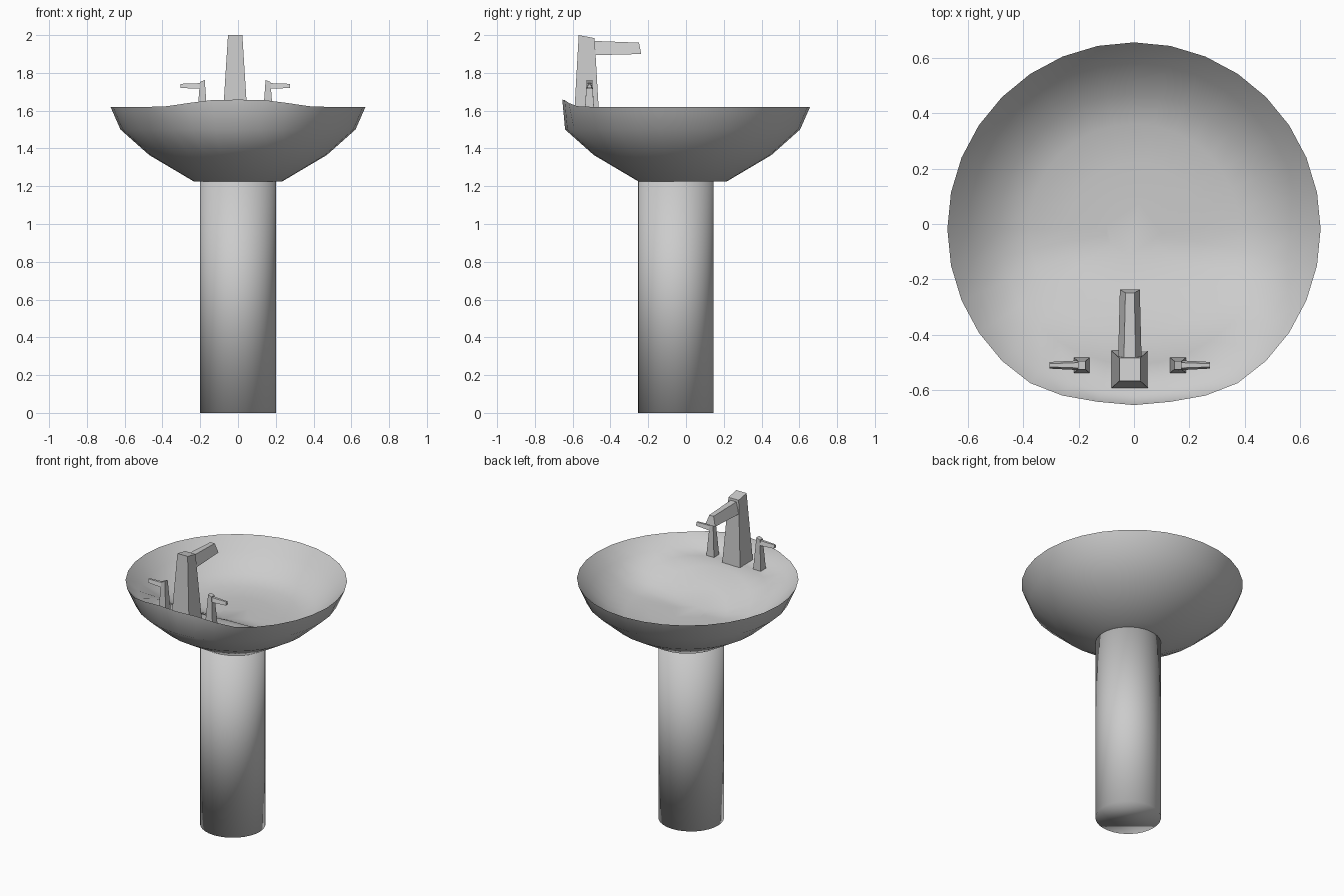
import bpy, bmesh, math

cube = bpy.data.objects.get("Cube")
if cube:
    bpy.data.objects.remove(cube, do_unlink=True)

SEGMENTS = 32
BOWL_Y = -0.018     # centre of the bowl
TAP_X = -0.015      # symmetry line of the taps
DECK_Z = 1.55       # level the taps stand on

ceramic = bpy.data.materials.new("grey_ceramic")
ceramic.use_nodes = True
GREY = (0.6, 0.6, 0.6, 1)
ceramic.diffuse_color = GREY
ceramic.node_tree.nodes["Principled BSDF"].inputs["Base Color"].default_value = GREY


def finish(name, bm, smooth_angle=None):
    bmesh.ops.recalc_face_normals(bm, faces=bm.faces)
    mesh = bpy.data.meshes.new(name)
    bm.to_mesh(mesh)
    bm.free()
    mesh.materials.append(ceramic)
    obj = bpy.data.objects.new(name, mesh)
    bpy.context.collection.objects.link(obj)
    if smooth_angle:
        bpy.ops.object.select_all(action='DESELECT')
        obj.select_set(True)
        bpy.context.view_layer.objects.active = obj
        bpy.ops.object.shade_smooth_by_angle(angle=math.radians(smooth_angle))
    return obj


def smoothstep(a, b, t):
    t = min(max((t - a) / (b - a), 0), 1)
    return t * t * (3 - 2 * t)


def shaped_box(name, place):
    """Box whose corners are placed by a function of their signs."""
    bm = bmesh.new()
    bmesh.ops.create_cube(bm, size=2)
    for v in bm.verts:
        v.co = place(*(round(c) for c in v.co))
    return finish(name, bm)


# Pedestal column
bm = bmesh.new()
bmesh.ops.create_cone(bm, cap_ends=True, segments=SEGMENTS,
                      radius1=0.2, radius2=0.2, depth=1.226)
bmesh.ops.translate(bm, verts=bm.verts, vec=(0, -0.055, 0.613))
finish("pedestal", bm, 180)

# Basin: outer shell up to the rim, then the inside down to a flat floor
outer = [(0.235, 1.226), (0.47, 1.365), (0.622, 1.5), (0.675, 1.62)]
inner = [(0.60, 1.535), (0.49, 1.44), (0.38, 1.405), (0.24, 1.395), (0.1, 1.395)]
bm = bmesh.new()
rings = []
for i, (r, z) in enumerate(outer + inner):
    ring = []
    for s in range(SEGMENTS):
        a = 2 * math.pi * s / SEGMENTS
        x, y, h = r * math.sin(a), BOWL_Y + r * math.cos(a), z
        if i == len(outer) - 1:
            # raised rim behind the taps
            lift = 0.038 * smoothstep(0.44, 0.1, abs(x)) if y < 0 else 0
            y, h = y + lift, h + lift
        elif i >= len(outer):
            # level deck under the taps, sloping down to the floor
            h += max(DECK_Z - h, 0) * smoothstep(-0.08, -0.44, y)
        ring.append(bm.verts.new((x, y, h)))
    rings.append(ring)
for low, high in zip(rings, rings[1:]):
    for s in range(SEGMENTS):
        t = (s + 1) % SEGMENTS
        bm.faces.new((low[s], low[t], high[t], high[s]))
bm.faces.new(rings[0])
bm.faces.new(rings[-1])
finish("basin", bm, 85)

# Faucet post with a sloping top
shaped_box("faucet_post", lambda sx, sy, sz: (
    TAP_X + sx * (0.038 if sz > 0 else 0.067),
    -0.526 + sy * (0.042 if sz > 0 else 0.068),
    1.992 - 0.008 * sy if sz > 0 else DECK_Z - 0.01))

# Spout, narrower on top and towards the tip
shaped_box("spout", lambda sx, sy, sz: (
    TAP_X + sx * ((0.016 if sz > 0 else 0.036) if sy > 0 else (0.022 if sz > 0 else 0.043)),
    -0.243 - 0.006 * sz if sy > 0 else -0.51,
    (1.96 if sz > 0 else 1.9) if sy > 0 else (1.97 if sz > 0 else 1.893)))

# Two tap handles, mirrored about the faucet
for side, label in ((-1, "right"), (1, "left")):
    shaped_box(label + "_tap_stem", lambda sx, sy, sz: (
        TAP_X + side * (0.174 + sx * (0.013 if sz > 0 else 0.029)),
        -0.511 + sy * (0.015 if sz > 0 else 0.028),
        1.757 - 0.005 * sx if sz > 0 else DECK_Z - 0.01))
    shaped_box(label + "_tap_lever", lambda sx, sy, sz: (
        TAP_X + side * (0.29 if sx > 0 else 0.175),
        -0.511 + sy * ((0.006 if sz > 0 else 0.012) if sx > 0 else (0.01 if sz > 0 else 0.018)),
        1.731 + sz * (0.011 if sx > 0 else 0.015)))
